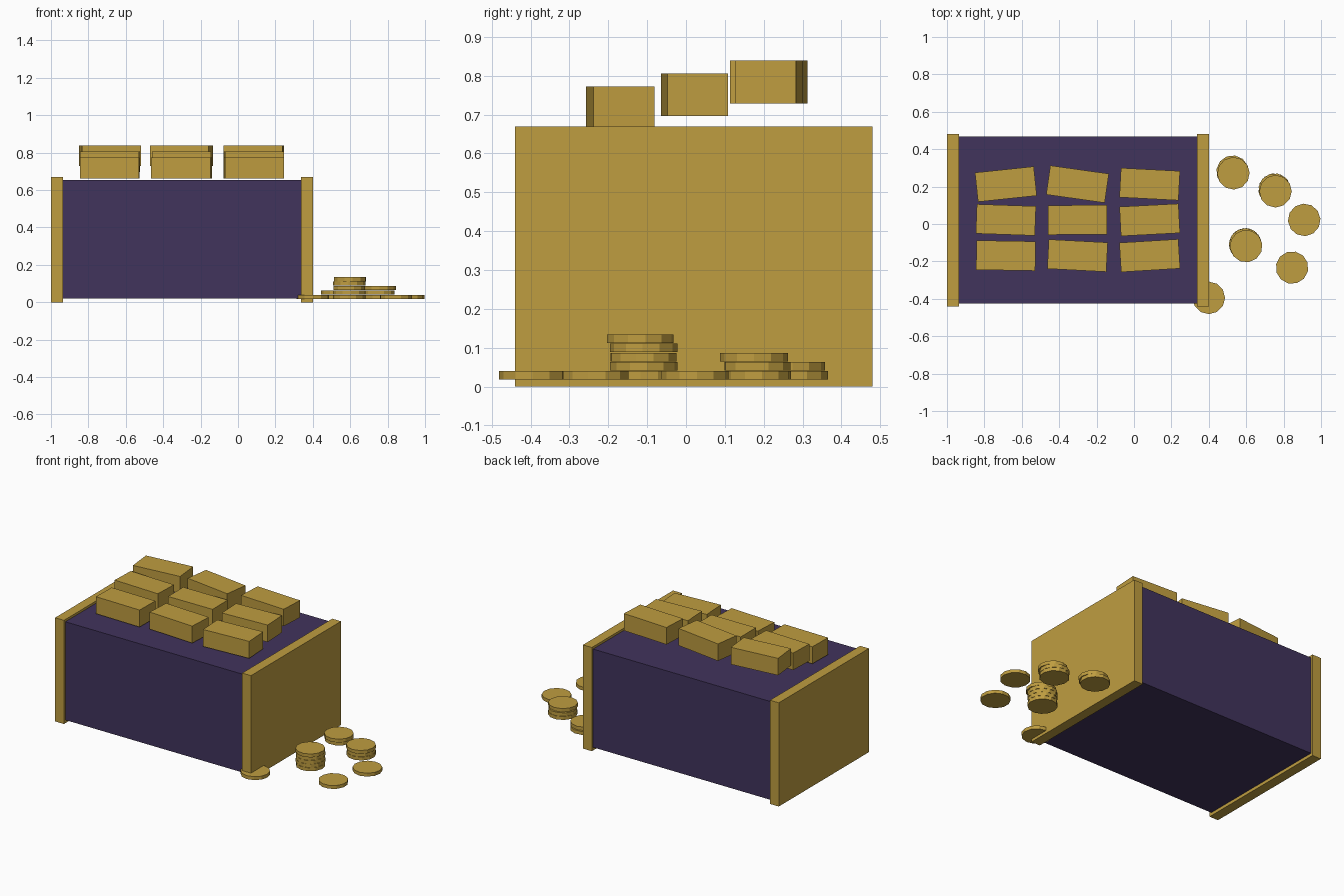
import bpy
from math import radians

default = bpy.data.objects.get("Cube")
if default:
    bpy.data.objects.remove(default, do_unlink=True)


def make_material(name, rgb):
    mat = bpy.data.materials.new(name)
    mat.use_nodes = True
    mat.diffuse_color = (*rgb, 1)
    mat.node_tree.nodes["Principled BSDF"].inputs["Base Color"].default_value = (*rgb, 1)
    return mat


gold = make_material("gold", (0.52, 0.337, 0.051))
purple = make_material("dark purple", (0.053, 0.033, 0.107))


def finish(name, mat):
    obj = bpy.context.object
    obj.name = name
    obj.data.materials.append(mat)
    return obj


def box(name, center, size, mat, angle=0):
    bpy.ops.mesh.primitive_cube_add(size=1, location=center, rotation=(0, 0, radians(angle)))
    obj = finish(name, mat)
    obj.scale = size
    return obj


def coin(x, y, level, angle):
    z = 0.029 + level * 0.0235
    bpy.ops.mesh.primitive_cylinder_add(vertices=12, radius=0.087, depth=0.022,
                                        location=(x, y, z), rotation=(0, 0, radians(angle)))
    finish("coin", gold)


# Chest body and the two gold end panels
box("chest_body", (-0.2975, 0.021, 0.3375), (1.28, 0.892, 0.635), purple)
for side, x in (("right", -0.968), ("left", 0.369)):
    box("end_panel_" + side, (x, 0.02, 0.335), (0.063, 0.92, 0.67), gold)

# Three rows of gold bars, each row higher than the one in front
rows = [(-0.169, 0.718, (-1, -3, 3.5)),
        (0.022, 0.751, (-2, 0.5, 3)),
        (0.213, 0.784, (6, -8, -3))]
for y, z, angles in rows:
    for x, angle in zip((-0.685, -0.302, 0.084), angles):
        box("gold_bar", (x, y, z), (0.316, 0.157, 0.11), gold, angle)

# Loose coins and small stacks: x, y, count
stacks = [(0.40, -0.395, 1), (0.845, -0.233, 1), (0.91, 0.022, 1),
          (0.527, 0.28, 2), (0.752, 0.184, 3), (0.595, -0.109, 5)]
for i, (x, y, count) in enumerate(stacks):
    for level in range(count):
        shift = -0.009 if level > 0 and level == count - 1 else 0
        coin(x - shift / 2, y + shift, level, 17 * i + 11 * level)
